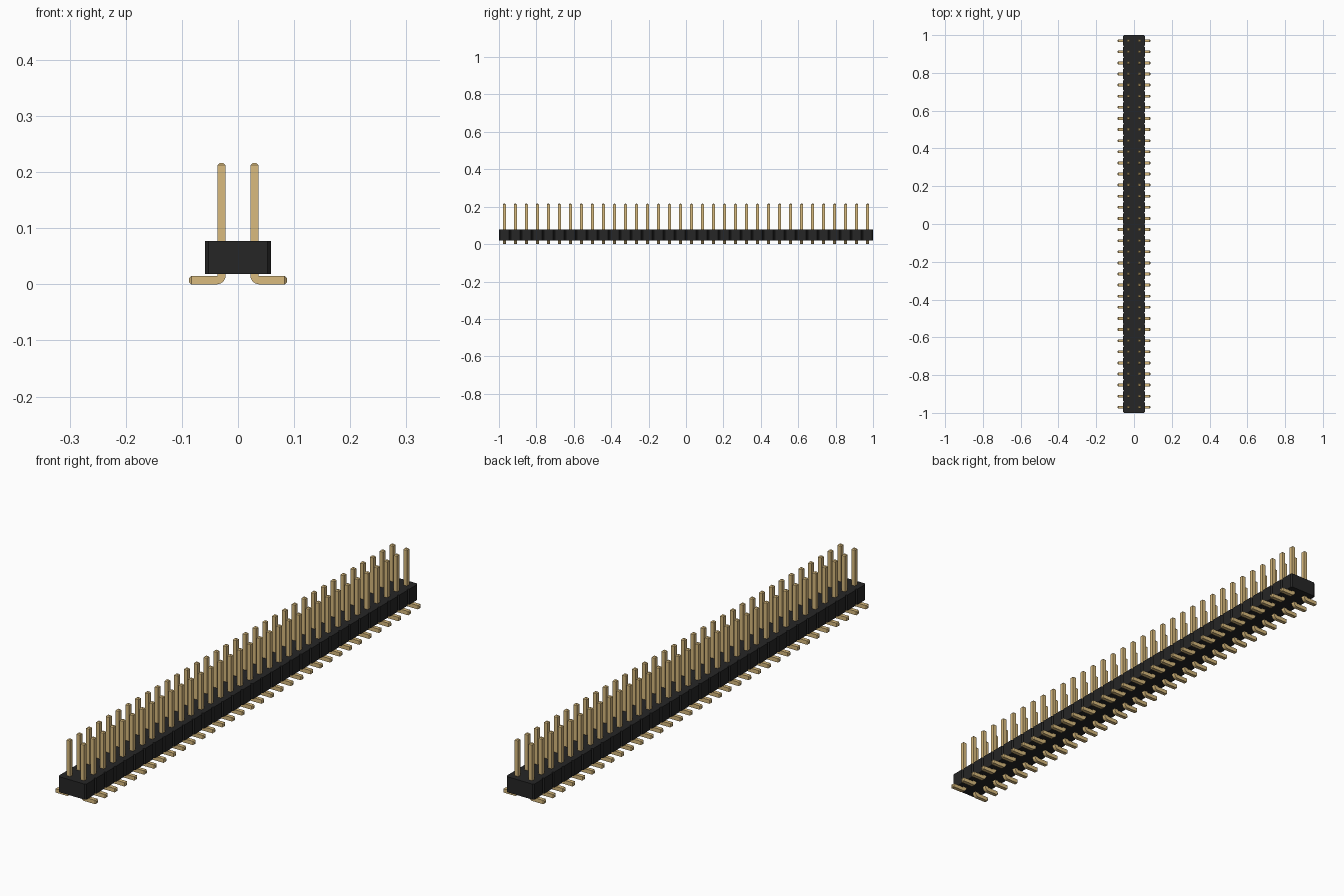
import bpy, bmesh
from math import sin, cos, pi
from mathutils import Vector

if "Cube" in bpy.data.objects:
    bpy.data.objects.remove(bpy.data.objects["Cube"])

COUNT = 34
PITCH = 2 / COUNT
BODY_BOTTOM, BODY_TOP = 0.018, 0.077
NOTCH = PITCH / 10
PIN = 0.0148            # square wire thickness
PIN_TOP, FOOT_END = 0.216, 0.087
TIP = PIN / 4           # chamfer on wire ends
BEND = 0.001            # inner bend radius


def material(name, colour):
    mat = bpy.data.materials.new(name)
    mat.use_nodes = True
    mat.diffuse_color = (*colour, 1)
    mat.node_tree.nodes["Principled BSDF"].inputs["Base Color"].default_value = (*colour, 1)
    return mat


def finish(bm, name, mat):
    bmesh.ops.recalc_face_normals(bm, faces=bm.faces)
    mesh = bpy.data.meshes.new(name)
    bm.to_mesh(mesh)
    bm.free()
    mesh.materials.append(mat)
    obj = bpy.data.objects.new(name, mesh)
    bpy.context.collection.objects.link(obj)
    return obj


black = material("black plastic", (0.019, 0.019, 0.019))
gold = material("gold metal", (0.70, 0.50, 0.21))

# Housing: notched outline extruded upward
side = []
for i in range(COUNT):
    y = -1 + i * PITCH
    side += [(PITCH - NOTCH, y), (PITCH, y + NOTCH), (PITCH, y + PITCH - NOTCH)]
side.append((PITCH - NOTCH, 1))
outline = side + [(-x, y) for x, y in reversed(side)]
bm = bmesh.new()
base = bm.faces.new([bm.verts.new((x, y, BODY_BOTTOM)) for x, y in outline])
top = bmesh.ops.extrude_face_region(bm, geom=[base], use_keep_orig=True)["geom"]
bmesh.ops.translate(bm, vec=(0, 0, BODY_TOP - BODY_BOTTOM),
                    verts=[v for v in top if isinstance(v, bmesh.types.BMVert)])
finish(bm, "housing", black)

# Pin: square section swept from the tip, round the bend, to the foot end
half = PIN / 2
cx = PITCH / 2
pivot = Vector((cx + half + BEND, 0, PIN + BEND))
mid = BEND + half
sections = [(cx, PIN_TOP, 0, half - TIP), (cx, PIN_TOP - TIP, 0, half)]
for k in range(7):
    a = k / 6 * pi / 2
    sections.append((pivot.x - mid * cos(a), pivot.z - mid * sin(a), a, half))
sections += [(FOOT_END - TIP, half, pi / 2, half), (FOOT_END, half, pi / 2, half - TIP)]

bm = bmesh.new()
y0 = -1 + PITCH / 2
rings = []
for x, z, a, h in sections:
    across = Vector((cos(a), 0, sin(a))) * h
    along = Vector((0, h, 0))
    c = Vector((x, y0, z))
    rings.append([bm.verts.new(c + across * s + along * t)
                  for s, t in ((1, 1), (-1, 1), (-1, -1), (1, -1))])
for r, q in zip(rings, rings[1:]):
    for j in range(4):
        bm.faces.new((r[j], r[(j + 1) % 4], q[(j + 1) % 4], q[j]))
bm.faces.new(rings[0])
bm.faces.new(rings[-1])
pins = finish(bm, "pins", gold)

# Repeat along the housing and mirror to the other row
array = pins.modifiers.new("row", "ARRAY")
array.count = COUNT
array.use_relative_offset = False
array.use_constant_offset = True
array.constant_offset_displace = (0, PITCH, 0)
mirror = pins.modifiers.new("second row", "MIRROR")
mirror.use_axis = (True, False, False)
mirror.use_mirror_merge = False
